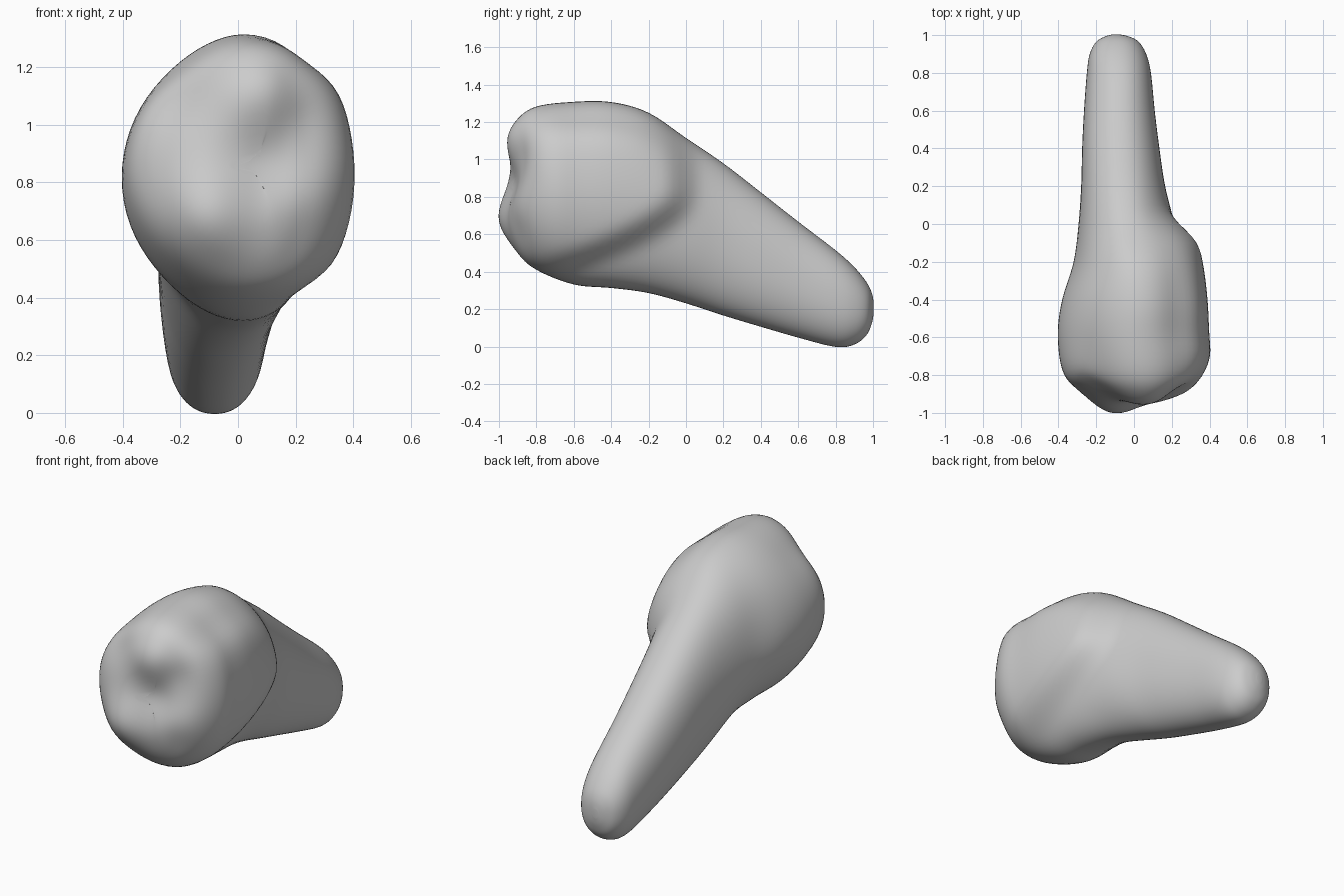
import bpy, bmesh, math
from mathutils import Vector

cube = bpy.data.objects.get("Cube")
if cube:
    bpy.data.objects.remove(cube, do_unlink=True)

SIDES, STEPS = 72, 6

# Cross-sections from crown to root tip: y, right x, left x, bottom z, top z
SECTIONS = [
    (-.935, -.02, .02, .84, .88), (-.93, -.13, .13, .65, 1.07),
    (-.89, -.25, .22, .505, 1.20), (-.80, -.37, .305, .41, 1.28),
    (-.60, -.405, .29, .33, 1.305), (-.40, -.385, .28, .312, 1.305),
    (-.20, -.325, .255, .285, 1.25), (0, -.295, .215, .23, 1.115),
    (.2, -.28, .165, .165, .98), (.4, -.275, .135, .105, .825),
    (.6, -.265, .11, .047, .668), (.8, -.25, .09, -.003, .515),
    (.9, -.235, .065, .01, .425), (.965, -.20, .025, .06, .345),
    (.994, -.15, -.03, .125, .285), (1.004, -.11, -.08, .18, .23)]

# Chewing surface lumps and hollows: x, z, radius, height
LUMPS = [(.05, 1.12, .14, .035), (-.12, .67, .17, .085), (.27, .75, .13, .03),
         (-.24, 1.10, .11, -.03), (.12, .88, .12, -.035), (.20, 1.02, .10, -.02)]

# Long flutes and ridges on the crown sides: angle, width, y, length, height
FLUTES = [(128, 16, -.80, .22, -.05), (58, 14, -.50, .35, -.035),
          (36, 14, -.45, .35, .02), (90, 14, -.60, .4, .01),
          (165, 22, -.25, .2, -.03), (225, 20, -.40, .25, -.025)]


def smooth(t):
    t = max(0, min(1, t))
    return t * t * (3 - 2 * t)


def spline(p, q, r, s, t):
    return [.5 * (2*b + (c-a)*t + (2*a-5*b+4*c-d)*t*t + (3*b-a-3*c+d)*t**3)
            for a, b, c, d in zip(p, q, r, s)]


def stations():
    last = len(SECTIONS) - 1
    for i in range(last):
        keys = [SECTIONS[max(0, min(last, i + k))] for k in (-1, 0, 1, 2)]
        for j in range(STEPS):
            yield spline(*keys, j / STEPS)
    yield SECTIONS[last]


def surface_point(section, angle):
    y, x0, x1, z0, z1 = section
    swell = 1
    for centre, width, fy, length, height in FLUTES:
        d = ((math.degrees(angle) - centre) / width) ** 2 + ((y - fy) / length) ** 2
        swell += height * math.exp(-d)
    # Sides of the root are a little flatter than those of the crown
    power = 1 - .08 * smooth((y + .2) / .4)
    c, s = (math.copysign(abs(v) ** power, v) * swell
            for v in (math.cos(angle), math.sin(angle)))
    x = (x0 + x1) / 2 + c * (x1 - x0) / 2
    z = (z0 + z1) / 2 + s * (z1 - z0) / 2
    # Top and bottom of the crown lean to the left
    x += .075 * s * s * (1 - smooth((y + .5) / .6))
    # Crown shoulder overhanging the root on the left side
    edge = .085 - 3 * max(0, .85 - z) ** 2
    fade = .2 + .8 * max(0, .75 - z)
    front = smooth((y + .95) / .3)
    x += max(0, c) * .11 * smooth((edge - y) / fade) * front
    # Cusps and groove on the crown end
    weight = smooth((-.68 - y) / .2)
    for lx, lz, radius, height in LUMPS:
        d = ((x - lx) ** 2 + (z - lz) ** 2) / radius ** 2
        y -= weight * height * math.exp(-d)
    return Vector((x, y, z))


# Loft the tooth
bm = bmesh.new()
rings = [[bm.verts.new(surface_point(s, 2 * math.pi * k / SIDES))
          for k in range(SIDES)] for s in stations()]
for a, b in zip(rings, rings[1:]):
    for k in range(SIDES):
        n = (k + 1) % SIDES
        bm.faces.new((a[k], a[n], b[n], b[k]))
bm.faces.new(rings[0])
bm.faces.new(rings[-1])
for _ in range(3):
    bmesh.ops.smooth_vert(bm, verts=bm.verts, factor=.4,
                          use_axis_x=True, use_axis_y=True, use_axis_z=True)
bmesh.ops.recalc_face_normals(bm, faces=bm.faces)
mesh = bpy.data.meshes.new("tooth")
bm.to_mesh(mesh)
bm.free()
tooth = bpy.data.objects.new("tooth", mesh)
bpy.context.collection.objects.link(tooth)

# Plain grey surface
grey = bpy.data.materials.new("light_grey")
grey.use_nodes = True
colour = (.6, .6, .6, 1)
grey.diffuse_color = colour
grey.node_tree.nodes["Principled BSDF"].inputs["Base Color"].default_value = colour
mesh.materials.append(grey)

bpy.ops.object.select_all(action="DESELECT")
tooth.select_set(True)
bpy.context.view_layer.objects.active = tooth
bpy.ops.object.shade_smooth_by_angle(angle=math.radians(50))
